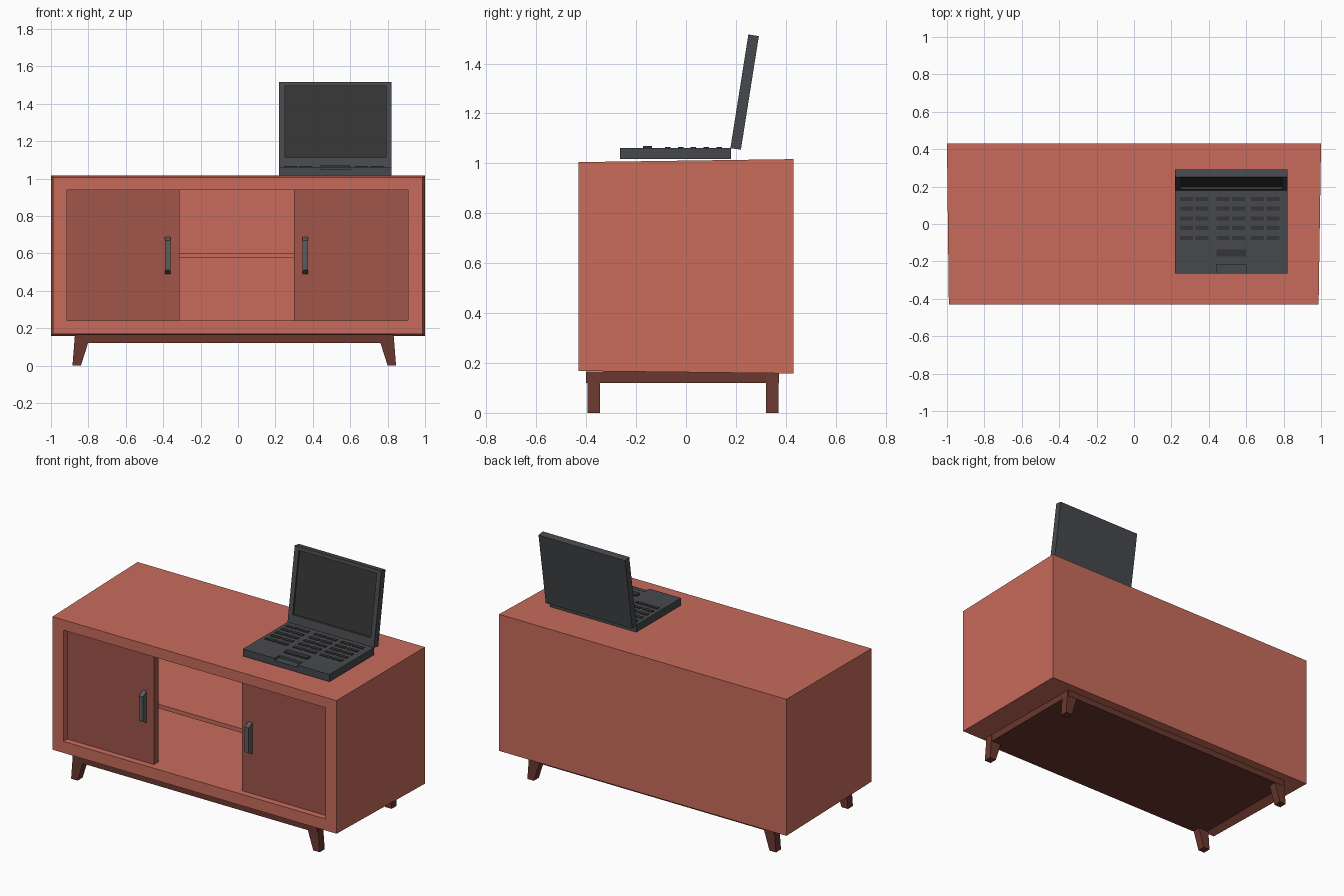
import bpy, bmesh

if "Cube" in bpy.data.objects:
    bpy.data.objects.remove(bpy.data.objects["Cube"])

def material(name, r, g, b):
    m = bpy.data.materials.new(name)
    m.diffuse_color = (r, g, b, 1)
    m.use_nodes = True
    m.node_tree.nodes["Principled BSDF"].inputs["Base Color"].default_value = m.diffuse_color
    return m

CLAY = material("clay_paint", 0.58, 0.148, 0.105)
DOOR = material("door_paint", 0.35, 0.092, 0.068)
WOOD = material("dark_wood", 0.145, 0.04, 0.028)
CASE = material("dark_grey", 0.062, 0.066, 0.073)
DARK = material("near_black", 0.036, 0.036, 0.036)
METAL = material("handle_grey", 0.10, 0.11, 0.115)

def make(name, bm, mat):
    bmesh.ops.recalc_face_normals(bm, faces=bm.faces)
    me = bpy.data.meshes.new(name)
    bm.to_mesh(me)
    bm.free()
    me.materials.append(mat)
    ob = bpy.data.objects.new(name, me)
    bpy.context.collection.objects.link(ob)
    return ob

def add_box(bm, x0, x1, y0, y1, z0, z1):
    vs = bmesh.ops.create_cube(bm, size=1)["verts"]
    for v in vs:
        v.co = (x1 if v.co.x > 0 else x0, y1 if v.co.y > 0 else y0, z1 if v.co.z > 0 else z0)
    return vs

def box(name, mat, *dims):
    bm = bmesh.new()
    add_box(bm, *dims)
    return make(name, bm, mat)

def prism(bm, pts, direction):
    """Extrude a closed 3D outline along a vector."""
    f = bm.faces.new([bm.verts.new(p) for p in pts])
    new = bmesh.ops.extrude_face_region(bm, geom=[f])["geom"]
    vs = [g for g in new if isinstance(g, bmesh.types.BMVert)]
    bmesh.ops.translate(bm, verts=vs, vec=direction)

def cut(ob, cutter):
    cutter.hide_render = True
    cutter.hide_set(True)
    mod = ob.modifiers.new("cut", 'BOOLEAN')
    mod.operation = 'DIFFERENCE'
    mod.solver = 'EXACT'
    mod.object = cutter
    bpy.context.view_layer.objects.active = ob
    bpy.ops.object.modifier_apply(modifier="cut")
    bpy.data.objects.remove(cutter)

# Cabinet shell, slightly smaller at the front, with a deep open cavity
bm = bmesh.new()
for v in add_box(bm, -1, 1, -0.43, 0.43, 0.158, 1.017):
    if v.co.y < 0:
        v.co.x = 0.987 if v.co.x > 0 else -0.99
        v.co.z = 1.005 if v.co.z > 0.5 else 0.168
cabinet = make("cabinet_body", bm, CLAY)
cut(cabinet, box("cavity_cutter", CLAY, -0.915, 0.91, -0.6, 0.38, 0.24, 0.94))

# Shelf and the two recessed doors
box("shelf", CLAY, -0.915, 0.91, -0.345, 0.38, 0.577, 0.603)
box("left_door", DOOR, -0.915, -0.312, -0.39, -0.345, 0.24, 0.94)
box("right_door", DOOR, 0.30, 0.91, -0.39, -0.345, 0.24, 0.94)

# Door handles: bars with sloped ends
for name, x in (("left_handle", -0.39), ("right_handle", 0.346)):
    bm = bmesh.new()
    prism(bm, [(x, -0.39, 0.49), (x, -0.428, 0.51), (x, -0.428, 0.668), (x, -0.39, 0.688)], (0.028, 0, 0))
    make(name, bm, METAL)

# Base slab and four splayed legs
box("base_slab", WOOD, -0.87, 0.83, -0.40, 0.372, 0.12, 0.166)
for side, sx in (("left", -1), ("right", 1)):
    for end, y in (("front", -0.395), ("back", 0.32)):
        bm = bmesh.new()
        outline = [(0.865, 0), (0.82, 0), (0.767, 0.166), (0.852, 0.166)]
        prism(bm, [(sx * x - 0.02, y, z) for x, z in outline], (0, 0.05, 0))
        make(f"{end}_{side}_leg", bm, WOOD)

# Laptop base with a finger notch in the front edge
base = box("laptop_base", CASE, 0.22, 0.822, -0.265, 0.18, 1.017, 1.062)
cut(base, box("notch_cutter", CASE, 0.44, 0.60, -0.3, -0.217, 1.048, 1.1))

# Keys and touchpad
bm = bmesh.new()
for row in range(5):
    y = 0.134 - row * 0.052
    for x in (0.245, 0.328, 0.44, 0.524, 0.625, 0.708):
        add_box(bm, x, x + 0.07, y - 0.011, y + 0.011, 1.058, 1.066)
make("keys", bm, DARK)
box("touchpad", DARK, 0.44, 0.60, -0.173, -0.137, 1.058, 1.07)

# Tilted lid with a recessed screen
bm = bmesh.new()
prism(bm, [(0.22, 0.178, 1.061), (0.22, 0.22, 1.055), (0.22, 0.292, 1.51), (0.22, 0.25, 1.517)], (0.602, 0, 0))
lid = make("laptop_lid", bm, CASE)

def lid_slab(name, mat, y0, y1):
    """Slab parallel to the lid, offset in y from its front face."""
    bm = bmesh.new()
    for v in add_box(bm, 0.25, 0.792, y0, y1, 1.113, 1.495):
        v.co.y += 0.178 + (v.co.z - 1.061) * 0.158
    return make(name, bm, mat)

cut(lid, lid_slab("screen_cutter", CASE, -0.05, 0.012))
lid_slab("screen", DARK, 0.011, 0.016)
